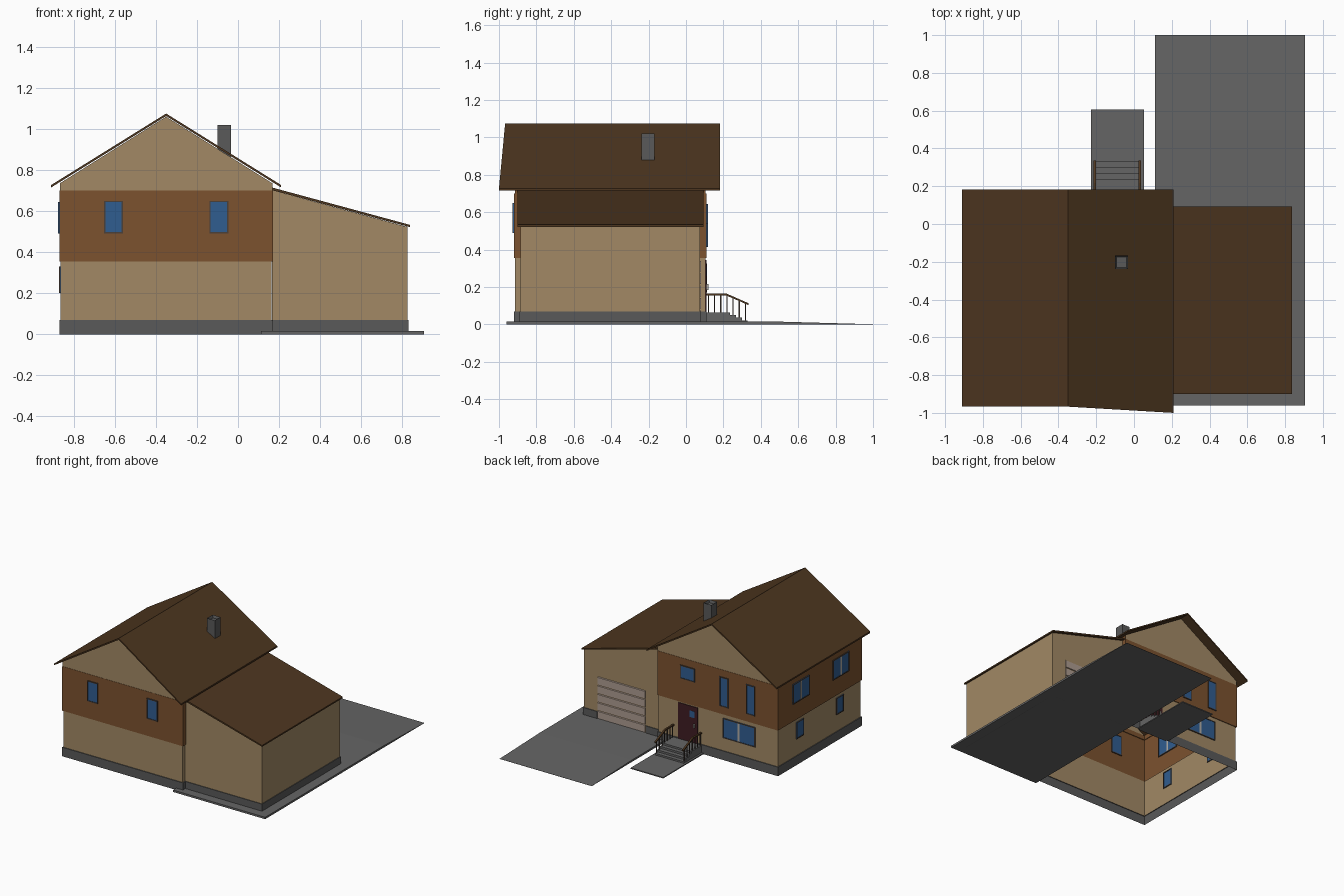
import bpy, bmesh

if "Cube" in bpy.data.objects:
    bpy.data.objects.remove(bpy.data.objects["Cube"])


def material(name, rgb):
    m = bpy.data.materials.new(name)
    m.diffuse_color = (*rgb, 1)
    m.use_nodes = True
    m.node_tree.nodes["Principled BSDF"].inputs["Base Color"].default_value = m.diffuse_color
    return m


TAN = material("tan_siding", (0.36, 0.25, 0.13))
BROWN = material("brown_siding", (0.20, 0.085, 0.028))
ROOF = material("roof_brown", (0.075, 0.037, 0.014))
STONE = material("stone_grey", (0.10, 0.10, 0.10))
PAVE = material("paving_grey", (0.13, 0.13, 0.13))
GLASS = material("glass_blue", (0.03, 0.11, 0.28))
FRAME = material("frame_dark", (0.07, 0.05, 0.04))
MULLION = material("mullion_light", (0.45, 0.42, 0.38))
DOOR = material("door_red", (0.05, 0.012, 0.016))
PANEL = material("garage_panel", (0.42, 0.33, 0.28))


def finish(name, bm, mat):
    bmesh.ops.recalc_face_normals(bm, faces=bm.faces)
    me = bpy.data.meshes.new(name)
    bm.to_mesh(me)
    bm.free()
    me.materials.append(mat)
    ob = bpy.data.objects.new(name, me)
    bpy.context.collection.objects.link(ob)
    return ob


def prism(name, profile, axis, a, b, mat, sides=True):
    """Extrude a profile along x (profile in yz) or along y (profile in xz)."""
    bm = bmesh.new()

    def ring(t):
        return [bm.verts.new((t, u, z) if axis == 'x' else (u, t, z)) for u, z in profile]
    r0, r1 = ring(a), ring(b)
    bm.faces.new(r0)
    bm.faces.new(r1)
    n = len(profile)
    if sides:
        for i in range(n):
            j = (i + 1) % n
            bm.faces.new((r0[i], r0[j], r1[j], r1[i]))
    return finish(name, bm, mat)


def box(name, x0, x1, y0, y1, z0, z1, mat):
    return prism(name, [(x0, z0), (x1, z0), (x1, z1), (x0, z1)], 'y', y0, y1, mat)


def shell(name, rings, mat):
    """Open rectangular wall shell of the main house; rings are (inset, z)."""
    bm = bmesh.new()
    prev = None
    for d, z in rings:
        cur = [bm.verts.new((x, y, z)) for x, y in
               ((-.87 + d, -.92 + d), (.17 - d, -.92 + d), (.17 - d, .11 - d), (-.87 + d, .11 - d))]
        if prev:
            for i in range(4):
                j = (i + 1) % 4
                bm.faces.new((prev[i], prev[j], cur[j], cur[i]))
        prev = cur
    return finish(name, bm, mat)


def wall_box(name, axis, wall, u0, u1, z0, z1, depth, mat):
    """Thin box straddling a wall plane at x=wall or y=wall."""
    if axis == 'x':
        return box(name, wall - depth, wall + depth, u0, u1, z0, z1, mat)
    return box(name, u0, u1, wall - depth, wall + depth, z0, z1, mat)


def window(name, axis, wall, u0, u1, z0, z1, double=False):
    t = .007
    wall_box(name + "_glass", axis, wall, u0, u1, z0, z1, .004, GLASS)
    for i, (a, b, c, d) in enumerate(((u0, u0 + t, z0, z1), (u1 - t, u1, z0, z1),
                                      (u0 + t, u1 - t, z0, z0 + t), (u0 + t, u1 - t, z1 - t, z1))):
        wall_box(f"{name}_frame_{i}", axis, wall, a, b, c, d, .007, FRAME)
    if double:
        m = (u0 + u1) / 2
        wall_box(name + "_mullion", axis, wall, m - .008, m + .008, z0 + t, z1 - t, .006, MULLION)


# Main house walls
shell("house_base", [(0, 0), (0, .07), (.006, .07)], STONE)
shell("lower_walls", [(.006, .07), (.006, .355)], TAN)
shell("upper_walls", [(.006, .355), (0, .355), (0, .70), (.006, .70), (.006, .735)], BROWN)
prism("gables", [(-.868, .70), (.168, .70), (.168, .735), (-.35, 1.06), (-.868, .735)],
      'y', -.918, .108, TAN, sides=False)

# Main roof: the right slope flares slightly at the front eave
prism("roof_left", [(-.91, .715), (-.35, 1.063), (-.35, 1.075), (-.91, .727)], 'y', -.967, .183, ROOF)
right = prism("roof_right", [(-.35, 1.063), (.21, .715), (.21, .727), (-.35, 1.075)], 'y', -.967, .183, ROOF)
for v in right.data.vertices:
    if v.co.x > 0 and v.co.y < 0:
        v.co.y = -1.0

# Chimney with a recessed flue
bm = bmesh.new()
bmesh.ops.create_cube(bm, size=1)
for v in bm.verts:
    v.co = (-.067 + v.co.x * .068, -.203 + v.co.y * .07, .925 + v.co.z * .19)
top = max(bm.faces, key=lambda f: f.calc_center_median().z)
bmesh.ops.inset_individual(bm, faces=[top], thickness=.01)
bmesh.ops.translate(bm, verts=top.verts, vec=(0, 0, -.02))
finish("chimney", bm, STONE)

# Garage walls, base and lean-to roof
prism("garage_side_walls", [(.165, .0), (.825, .0), (.825, .523), (.165, .702)],
      'y', -.885, .075, TAN, sides=False)
bm = bmesh.new()
bm.faces.new([bm.verts.new(p) for p in
              ((.825, -.885, 0), (.825, .075, 0), (.825, .075, .523), (.825, -.885, .523))])
finish("garage_end_wall", bm, TAN)
box("garage_base_front", .17, .83, -.89, -.884, 0, .07, STONE)
box("garage_base_end", .824, .83, -.89, .08, 0, .07, STONE)
box("garage_base_back_inner", .17, .29, .074, .08, 0, .07, STONE)
box("garage_base_back_outer", .71, .83, .074, .08, 0, .07, STONE)
prism("garage_roof", [(.165, .702), (.837, .522), (.837, .533), (.165, .715)], 'y', -.90, .093, ROOF)

# Garage door of five panels
for i in range(5):
    z = .015 + i * .066
    prism(f"garage_door_panel_{i}", [(.07, z), (.081, z + .004), (.081, z + .058), (.07, z + .066)],
          'x', .297, .705, PANEL)

# Windows on the front, left and back walls
for i, x in enumerate((-.653, -.14)):
    window(f"front_window_{i}", 'y', -.92, x, x + .093, .49, .65)
for i, y in enumerate((-.27, -.76)):
    window(f"left_upper_window_{i}", 'x', -.87, y, y + .20, .49, .645, True)
for i, y in enumerate((-.21, -.70)):
    window(f"left_lower_window_{i}", 'x', -.864, y, y + .09, .20, .33)
for i, x in enumerate((-.673, -.443)):
    window(f"back_tall_window_{i}", 'y', .11, x, x + .075, .415, .645)
window("back_small_window", 'y', .11, -.155, -.03, .54, .645)
window("back_lower_window", 'y', .104, -.67, -.39, .17, .325, True)

# Entrance door
box("entrance_door", -.175, -.01, .098, .11, .065, .345, DOOR)
box("door_pane", -.15, -.11, .108, .112, .26, .31, GLASS)
box("door_handle", -.155, -.145, .108, .12, .185, .215, MULLION)

# Entrance steps and path
profile = [(.10, 0), (.10, .065)]
for y, z, nz in ((.236, .065, .051), (.267, .051, .036), (.30, .036, .021), (.33, .021, 0)):
    profile += [(y, z), (y, nz)]
prism("entrance_steps", profile, 'x', -.212, .038, PAVE)
box("path", -.227, .053, .11, .605, 0, .008, PAVE)

# Handrails with balusters
for side, x in (("left", -.207), ("right", .031)):
    prism(f"handrail_{side}", [(.11, .155), (.215, .155), (.335, .103), (.335, .113), (.217, .165), (.11, .165)],
          'x', x - .007, x + .007, ROOF)
    for i in range(7):
        y = .12 + i * .033
        top = .157 - max(0, y - .215) * .433
        foot = .06 if y < .23 else .05 if y < .267 else .035 if y < .30 else .02
        box(f"baluster_{side}_{i}", x - .003, x + .003, y - .003, y + .003, foot, top, FRAME)

# Driveway slab tapering to the ground at its far end
prism("driveway", [(-.96, 0), (1.0, 0), (1.0, .001), (.5, .015), (-.96, .015)], 'x', .112, .906, PAVE)
